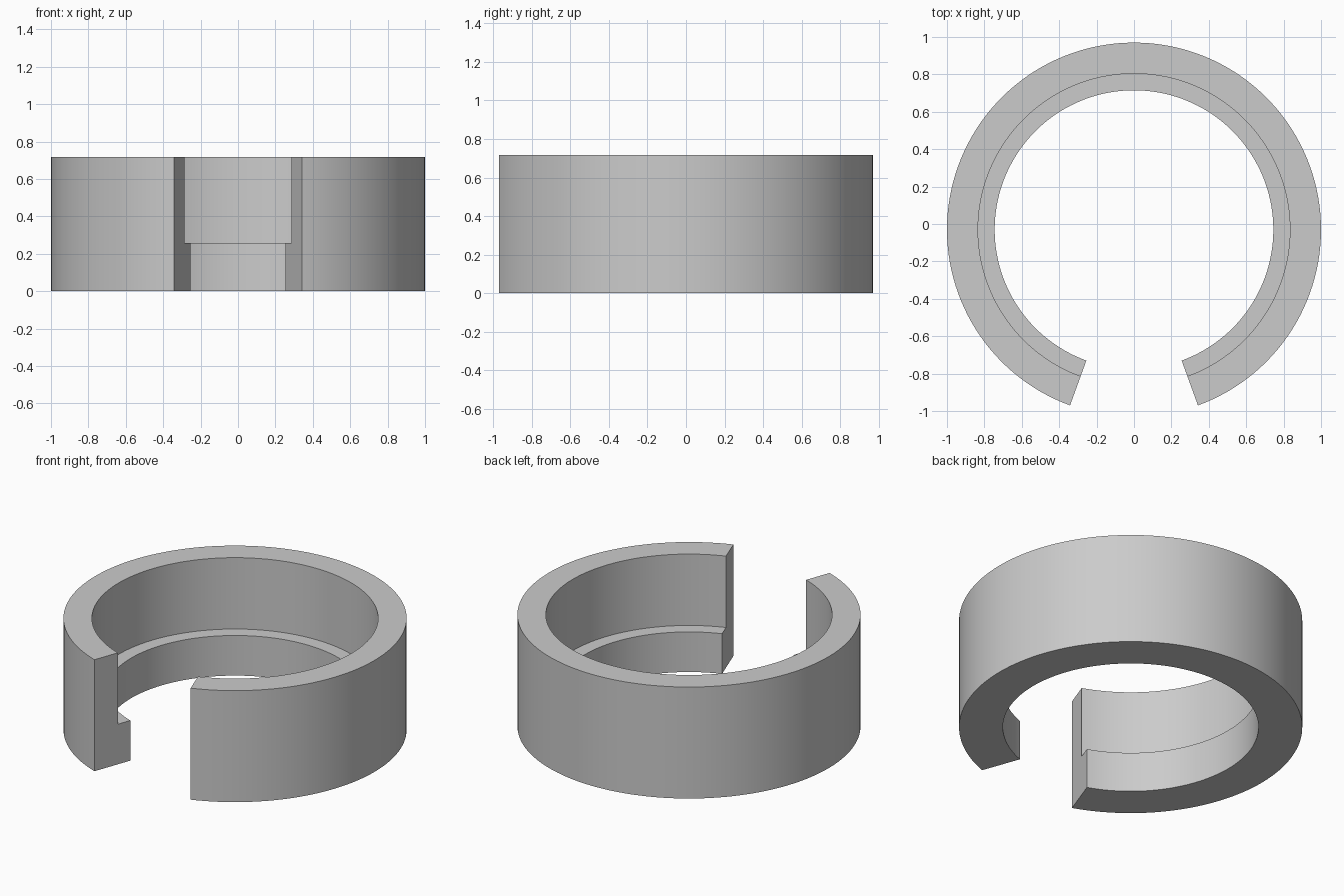
import bpy
import bmesh
from math import radians, sin, cos

cube = bpy.data.objects.get("Cube")
if cube:
    bpy.data.objects.remove(cube, do_unlink=True)

# Overall dimensions
HEIGHT = 0.717
STEP_Z = 0.258
OUTER = 1.0
INNER_LOW = 0.745
INNER_HIGH = 0.834
HALF_GAP = radians(20)
SEGMENTS = 128
CENTRE_Y = -(OUTER - OUTER * cos(HALF_GAP)) / 2

# Stepped cross-section as (radius, height)
profile = [
    (OUTER, 0), (OUTER, HEIGHT), (INNER_HIGH, HEIGHT),
    (INNER_HIGH, STEP_Z), (INNER_LOW, STEP_Z), (INNER_LOW, 0),
]

grey = bpy.data.materials.new("light grey")
grey.use_nodes = True
colour = (0.6, 0.6, 0.6, 1)
grey.diffuse_color = colour
grey.node_tree.nodes["Principled BSDF"].inputs["Base Color"].default_value = colour

# Sweep the section round the axis, leaving the gap at the front
bm = bmesh.new()
sweep = radians(360) - 2 * HALF_GAP
rings = []
for i in range(SEGMENTS + 1):
    a = HALF_GAP + sweep * i / SEGMENTS
    rings.append([bm.verts.new((r * sin(a), CENTRE_Y - r * cos(a), z))
                  for r, z in profile])
count = len(profile)
for near, far in zip(rings, rings[1:]):
    for j in range(count):
        k = (j + 1) % count
        bm.faces.new((near[j], near[k], far[k], far[j]))

# Flat ends either side of the gap
bm.faces.new(rings[0])
bm.faces.new(rings[-1])
bmesh.ops.recalc_face_normals(bm, faces=bm.faces)

mesh = bpy.data.meshes.new("split_ring")
bm.to_mesh(mesh)
bm.free()
mesh.materials.append(grey)
ring = bpy.data.objects.new("split_ring", mesh)
bpy.context.collection.objects.link(ring)

# Smooth round walls, crisp edges
bpy.ops.object.select_all(action="DESELECT")
ring.select_set(True)
bpy.context.view_layer.objects.active = ring
bpy.ops.object.shade_smooth_by_angle(angle=radians(30))
